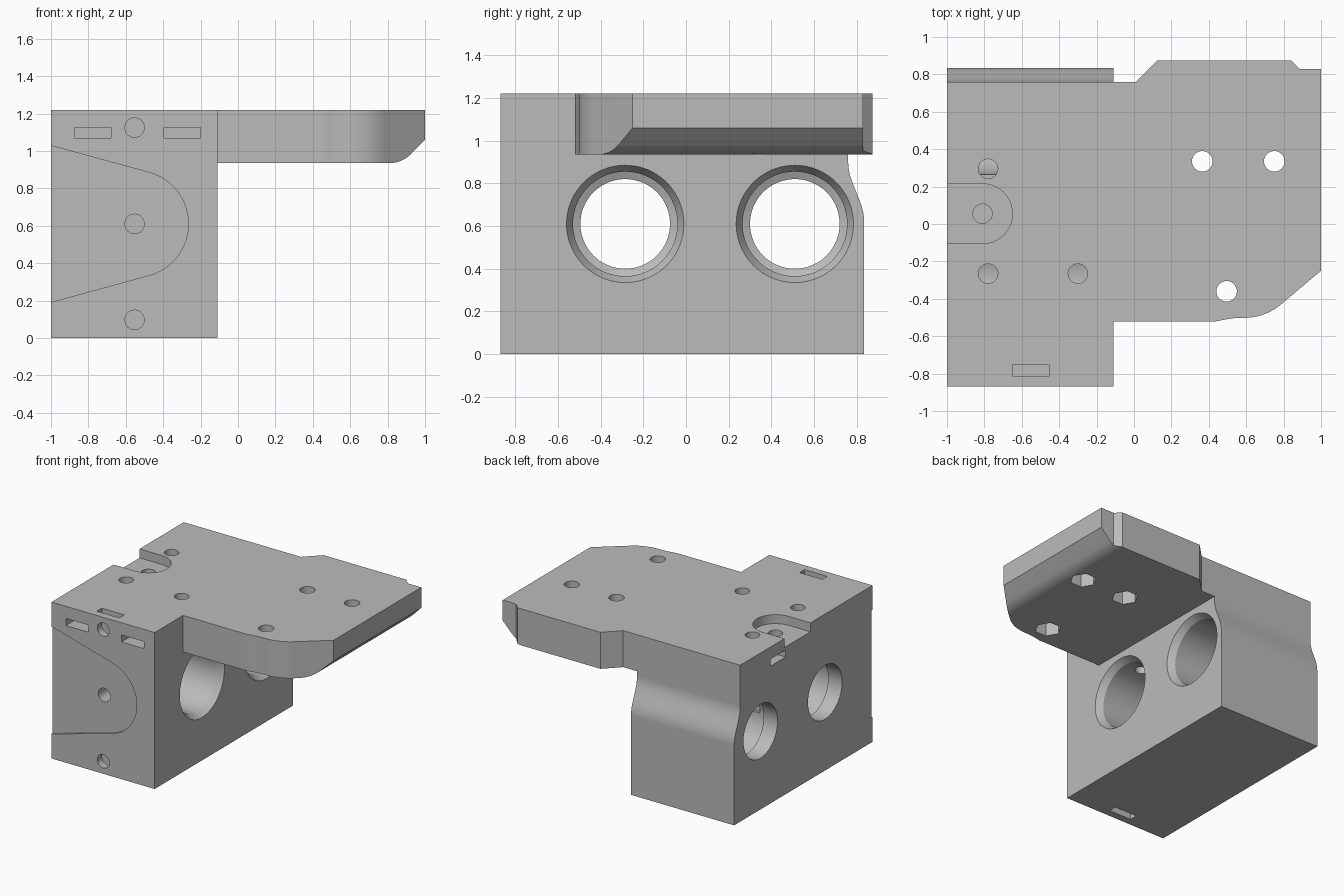
import bpy
import bmesh
from math import sin, cos, pi, radians
from mathutils import Vector

cube = bpy.data.objects.get("Cube")
if cube:
    bpy.data.objects.remove(cube, do_unlink=True)

TOP = 1.22
SIDE = -0.11      # inner face of the block, where the plate overhangs

grey = bpy.data.materials.new("plain grey")
grey.use_nodes = True
colour = (0.5, 0.5, 0.5, 1)
grey.diffuse_color = colour
grey.node_tree.nodes["Principled BSDF"].inputs["Base Color"].default_value = colour

# How a 2D profile point and a depth map to space for each extrusion axis
PLACE = {
    "x": lambda a, b, d: Vector((d, a, b)),
    "y": lambda a, b, d: Vector((a, d, b)),
    "z": lambda a, b, d: Vector((a, b, d)),
}


def make_object(name, bm):
    bmesh.ops.recalc_face_normals(bm, faces=bm.faces)
    mesh = bpy.data.meshes.new(name)
    bm.to_mesh(mesh)
    bm.free()
    mesh.materials.append(grey)
    obj = bpy.data.objects.new(name, mesh)
    bpy.context.collection.objects.link(obj)
    return obj


def loft(name, axis, rings):
    """Skin a list of (profile, depth) rings and cap both ends."""
    bm = bmesh.new()
    loops = [[bm.verts.new(PLACE[axis](a, b, d)) for a, b in pts] for pts, d in rings]
    for low, high in zip(loops, loops[1:]):
        for i in range(len(low)):
            j = (i + 1) % len(low)
            bm.faces.new((low[i], low[j], high[j], high[i]))
    bm.faces.new(loops[0])
    bm.faces.new(loops[-1])
    return make_object(name, bm)


def prism(name, axis, pts, low, high):
    return loft(name, axis, [(pts, low), (pts, high)])


def arc(a, b, r, start, end, n):
    angles = [radians(start + (end - start) * i / n) for i in range(n + 1)]
    return [(a + r * cos(t), b + r * sin(t)) for t in angles]


def circle(a, b, r, n=32):
    return arc(a, b, r, 0, 360 * (n - 1) / n, n - 1)


def rect(a0, a1, b0, b1):
    return [(a0, b0), (a1, b0), (a1, b1), (a0, b1)]


# Block and plate share one outline
outline = [(-1, -0.87), (SIDE, -0.87), (SIDE, -0.52), (0.44, -0.52),
           (0.48, -0.512), (0.53, -0.504)]
outline += arc(0.59, -0.2, 0.302, -90, -51, 8)
outline += [(1, -0.25), (1, 0.83), (0.885, 0.83), (0.84, 0.875), (0.125, 0.875),
            (0.01, 0.76), (SIDE, 0.76), (SIDE, 0.835), (-1, 0.835)]
body = prism("mounting_block", "z", outline, 0, TOP)


def cut(cutter):
    cutter.hide_render = True
    mod = body.modifiers.new("cut", "BOOLEAN")
    mod.operation = "DIFFERENCE"
    mod.solver = "EXACT"
    mod.object = cutter
    bpy.context.view_layer.objects.active = body
    bpy.ops.object.modifier_apply(modifier=mod.name)
    bpy.data.objects.remove(cutter, do_unlink=True)


# Space under the plate, with a rounded and bevelled outer lip
under = [(SIDE, -0.1), (SIDE, 0.935)] + arc(0.81, 1.095, 0.16, -90, -45, 6)
under += [(1, 1.06), (1.1, 1.16), (1.1, -0.1)]
cut(prism("under_plate", "y", under, -1, 1))

# S-shaped step down the back of the block
step = [(0.76, TOP + 0.1), (0.76, 0.9)]
for i in range(1, 13):
    t = i / 12
    step.append((0.76 + 0.075 * (1 - cos(pi * t)) / 2, 0.9 - 0.28 * t))
step += [(0.95, 0.62), (0.95, TOP + 0.1)]
cut(prism("back_step", "x", step, -1.1, SIDE + 0.005))

# Two stepped bores with chamfered mouths
for y in (-0.285, 0.51):
    rings = [(0.21, -1.1), (0.21, -0.88), (0.245, -0.865), (0.245, SIDE - 0.05),
             (0.275, SIDE), (0.275, 0)]
    cut(loft("bore", "x", [(circle(y, 0.61, r, 64), x) for r, x in rings]))

# Shallow rounded recess on the front
front = [(-1.2, 0.137)] + arc(-0.55, 0.61, 0.285, -75, 75, 24) + [(-1.2, 1.083)]
cut(prism("front_recess", "y", front, -1, -0.858))

# Rounded recess in the top
top = [(-1.1, -0.105)] + arc(-0.81, 0.055, 0.16, -90, 90, 20) + [(-1.1, 0.215)]
cut(prism("top_recess", "z", top, TOP - 0.07, TOP + 0.1))

# Screw holes in the top, reaching the bores
for x, y, bottom in ((-0.78, 0.295, 0.61), (-0.78, -0.265, 0.61),
                     (-0.3, -0.265, 0.61), (-0.81, 0.055, 0.8)):
    cut(prism("top_hole", "z", circle(x, y, 0.052), bottom, TOP + 0.1))

# Screw holes in the front
for z in (0.097, 0.61, 1.125):
    cut(prism("front_hole", "y", circle(-0.553, z, 0.052), -1, -0.62))

# Nut slots in the front, left-hand wall, top and bottom
for x in (-0.777, -0.298):
    cut(prism("front_slot", "y", rect(x - 0.098, x + 0.098, 1.07, 1.125), -1, -0.17))
cut(prism("side_slot", "x", rect(0.2, 0.39, 1.07, 1.125), -1.1, -0.68))
for low, high in ((-0.1, 0.19), (1.03, TOP + 0.1)):
    cut(prism("nut_slot", "z", rect(-0.65, -0.455, -0.812, -0.75), low, high))

# Through holes in the plate with hexagonal nut pockets underneath
for x, y in ((0.365, 0.335), (0.75, 0.335), (0.495, -0.36)):
    cut(prism("plate_hole", "z", circle(x, y, 0.055), 0.8, TOP + 0.1))
    cut(prism("nut_pocket", "z", circle(x, y, 0.095, 6), 0.8, 1.05))

# Smooth curves, crisp edges
bpy.ops.object.select_all(action="DESELECT")
body.select_set(True)
bpy.context.view_layer.objects.active = body
bpy.ops.object.shade_smooth_by_angle(angle=radians(25))
weighted = body.modifiers.new("even_normals", "WEIGHTED_NORMAL")
weighted.keep_sharp = True
